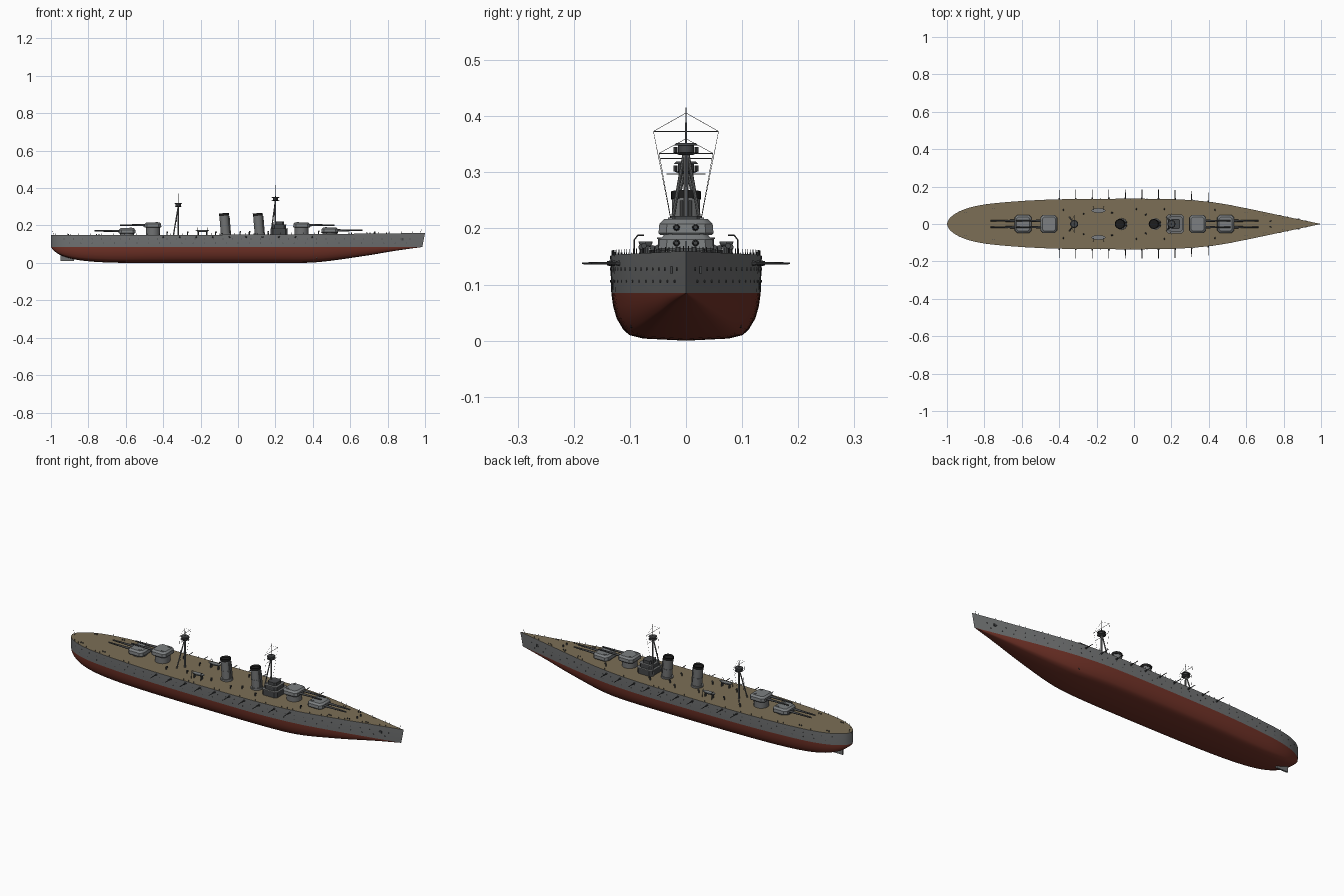
import bpy, bmesh, math
from mathutils import Vector, Matrix

if "Cube" in bpy.data.objects:
    bpy.data.objects.remove(bpy.data.objects["Cube"])


def material(name, rgb):
    m = bpy.data.materials.new(name)
    m.diffuse_color = (*rgb, 1)
    m.use_nodes = True
    m.node_tree.nodes["Principled BSDF"].inputs["Base Color"].default_value = m.diffuse_color
    return m


GREY = material("hull grey", (0.165, 0.17, 0.172))
LIGHT = material("turret grey", (0.20, 0.212, 0.218))
DARK = material("dark grey", (0.06, 0.063, 0.066))
BLACK = material("soot black", (0.012, 0.012, 0.012))
RED = material("antifouling red", (0.17, 0.033, 0.021))
TAN = material("deck tan", (0.20, 0.158, 0.093))


def finish(bm, name, *mats):
    bmesh.ops.recalc_face_normals(bm, faces=bm.faces)
    me = bpy.data.meshes.new(name)
    bm.to_mesh(me)
    bm.free()
    for m in mats:
        me.materials.append(m)
    ob = bpy.data.objects.new(name, me)
    bpy.context.collection.objects.link(ob)
    return ob


def tube(bm, a, b, r1, r2=None, n=8):
    a, b = Vector(a), Vector(b)
    d = b - a
    mat = Matrix.Translation((a + b) / 2) @ d.to_track_quat('Z', 'Y').to_matrix().to_4x4()
    bmesh.ops.create_cone(bm, cap_ends=True, segments=n, radius1=r1,
                          radius2=r1 if r2 is None else r2, depth=d.length, matrix=mat)


def box(bm, c, s):
    bmesh.ops.create_cube(bm, size=1, matrix=Matrix.Translation(c) @ Matrix.Diagonal((*s, 1)))


def prism(bm, x, hx, hy, cut, levels, flip=1):
    """Chamfered rectangle stacked through (z, scale) levels."""
    out = [(hx, hy - cut), (hx - cut, hy), (-hx + cut, hy), (-hx, hy - cut)]
    out += [(px, -py) for px, py in reversed(out)]
    rings = [[bm.verts.new((x + flip * px * s, py * s, z)) for px, py in out] for z, s in levels]
    for r0, r1 in zip(rings, rings[1:]):
        for i in range(8):
            bm.faces.new((r0[i], r0[(i + 1) % 8], r1[(i + 1) % 8], r1[i]))
    bm.faces.new(rings[0])
    bm.faces.new(rings[-1])


def curve(pts, x):
    """Smooth interpolation through (x, value) points."""
    x = min(max(x, pts[0][0]), pts[-1][0])
    i = max(k for k in range(len(pts) - 1) if pts[k][0] <= x)

    def slope(k):
        a, b = pts[max(k - 1, 0)], pts[min(k + 1, len(pts) - 1)]
        return (b[1] - a[1]) / (b[0] - a[0])
    (x0, y0), (x1, y1) = pts[i], pts[i + 1]
    h = x1 - x0
    t = (x - x0) / h
    return ((2*t**3 - 3*t**2 + 1) * y0 + (t**3 - 2*t**2 + t) * h * slope(i)
            + (3*t**2 - 2*t**3) * y1 + (t**3 - t**2) * h * slope(i + 1))


BEAM = [(-1, 0), (-.992, .022), (-.97, .045), (-.93, .069), (-.87, .09), (-.78, .107), (-.6, .123),
        (-.4, .132), (-.1, .135), (.15, .134), (.3, .128), (.45, .112), (.6, .084), (.8, .042), (1, 0)]
KEEL = [(-1, .085), (-.985, .066), (-.95, .042), (-.88, .02), (-.78, .007), (-.65, .001),
        (-.5, 0), (.3, 0), (.4, .002), (.5, .012), (.7, .041), (.85, .065), (1, .085)]
WATER = .085


def beam(x):
    return max(0, curve(BEAM, x))


def deck_z(x):
    return .148 + .012 * ((x + 1) / 2) ** 2


# Hull: lofted sections, red below the waterline, tan deck
SECTION = [(.985, 1), (.96, .72), (.915, .47), (.83, .24), (.75, .12), (.56, .045), (0, 0)]
bm = bmesh.new()
rows = []
N = 72
for i in range(N + 1):
    x = -math.cos(math.pi * i / N)
    w, k = beam(x), max(0, curve(KEEL, x))
    low = x - .015 * max(0, (x - .7) / .3)
    half = [(x, w, deck_z(x))] + [(low, w * f, k + (WATER - k) * t) for f, t in SECTION]
    ring = half + [(a, -b, c) for a, b, c in reversed(half[:-1])]
    rows.append([bm.verts.new(p) for p in ring])
for r0, r1 in zip(rows, rows[1:]):
    n = len(r0)
    for j in range(n):
        f = bm.faces.new((r0[j], r1[j], r1[(j + 1) % n], r0[(j + 1) % n]))
        f.material_index = 2 if j == n - 1 else (0 if j in (0, n - 2) else 1)
bmesh.ops.remove_doubles(bm, verts=bm.verts, dist=1e-5)
bmesh.ops.dissolve_degenerate(bm, edges=bm.edges, dist=1e-5)
finish(bm, "hull", GREY, RED, TAN)

# Rudder
bm = bmesh.new()
box(bm, (-.913, 0, .036), (.07, .008, .05))
finish(bm, "rudder", GREY)

# Portholes, anchors, torpedo ports
bm = bmesh.new()
for s in (-1, 1):
    for z, step, first, last in ((.128, .05, -.93, .93), (.106, .06, -.9, .9)):
        for i in range(int((last - first) / step) + 1):
            x = first + i * step
            y = s * beam(x) * (.985 + .015 * (z - WATER) / .065)
            tube(bm, (x, y - s * .003, z), (x, y + s * .0012, z), .0025, n=8)
    box(bm, (.88, s * (beam(.88) + .001), .126), (.012, .005, .012))
    tube(bm, (.42, s * .085, .027), (.42, s * .099, .027), .004)
finish(bm, "portholes_and_anchors", DARK)

# Casemate guns along both sides
bm = bmesh.new()
for i in range(10):
    x = -.4 + i * .0885
    for s in (-1, 1):
        b = beam(x)
        tube(bm, (x, s * (b - .01), .138), (x, s * (b + .05), .138), .0024, .0017)
        tube(bm, (x, s * (b - .008), .138), (x, s * (b + .006), .138), .006, .004, 10)
finish(bm, "casemate_guns", DARK)

# Main turrets: barbette, gunhouse, twin barrels
for name, x, z, d in (("fore_low", .49, .160, 1), ("fore_high", .34, .188, 1),
                      ("aft_high", -.455, .188, -1), ("aft_low", -.593, .157, -1)):
    bm = bmesh.new()
    tube(bm, (x, 0, .145), (x, 0, z + .002), .038, n=32)
    finish(bm, name + "_barbette", GREY)
    bm = bmesh.new()
    prism(bm, x, .045, .049, .014, [(z, .94), (z + .004, 1), (z + .02, .97), (z + .029, .78)], d)
    for s in (-1, 1):
        box(bm, (x - d * .02, s * .028, z + .029), (.012, .008, .005))
    finish(bm, name + "_gunhouse", LIGHT)
    bm = bmesh.new()
    for s in (-1, 1):
        y, h = s * .017, z + .014
        tube(bm, (x + d * .03, y, h), (x + d * .08, y, h), .0065, .0055, 12)
        tube(bm, (x + d * .08, y, h), (x + d * .175, y, h), .0052, .0036, 12)
    finish(bm, name + "_barrels", DARK)

# Bridge: stepped decks
bm = bmesh.new()
prism(bm, .22, .045, .05, .012, [(.148, 1), (.182, 1)])
prism(bm, .22, .036, .04, .010, [(.182, 1), (.204, 1)])
prism(bm, .22, .026, .028, .008, [(.204, 1), (.222, 1)])
finish(bm, "bridge", DARK)
bm = bmesh.new()
prism(bm, .22, .047, .052, .012, [(.181, 1), (.184, 1)])
prism(bm, .22, .038, .042, .010, [(.203, 1), (.206, 1)])
finish(bm, "bridge_decks", GREY)

# Funnels, raked slightly aft, with black caps
for name, x in (("fore", .114), ("aft", -.067)):
    bm = bmesh.new()
    tube(bm, (x, 0, .148), (x - .001, 0, .160), .031, n=28)
    tube(bm, (x, 0, .158), (x - .008, 0, .254), .025, n=28)
    tube(bm, (x - .004, 0, .20), (x - .0042, 0, .203), .0262, n=28)
    for s in (-1, 1):
        tube(bm, (x + .027, s * .008, .15), (x + .019, s * .008, .25), .003)
    finish(bm, name + "_funnel", GREY)
    bm = bmesh.new()
    tube(bm, (x - .0078, 0, .252), (x - .009, 0, .266), .0265, n=28)
    top = max(bm.faces, key=lambda f: f.calc_center_median().z)
    bmesh.ops.inset_region(bm, faces=[top], thickness=.003, depth=-.008)
    finish(bm, name + "_funnel_cap", BLACK)

# Tripod masts with spotting tops, yards and rigging
for name, x, top, tip, yards in (("fore", .2, .335, .416, ((.373, .058), (.325, .045))),
                                 ("aft", -.32, .302, .37, ((.334, .048), (.297, .035)))):
    bm = bmesh.new()
    tube(bm, (x, 0, .148), (x, 0, top), .005, .004, 10)
    tube(bm, (x, 0, top), (x, 0, tip), .0022, .0009)
    for s in (-1, 1):
        tube(bm, (x - .025, s * .036, .148), (x, s * .003, top), .0035, .003)
    for z, w in yards:
        tube(bm, (x, -w, z), (x, w, z), .0009, n=6)
    finish(bm, name + "_mast", GREY)
    bm = bmesh.new()
    tube(bm, (x, 0, top - .004), (x, 0, top), .012, .022, 12)
    tube(bm, (x, 0, top), (x, 0, top + .013), .014, n=12)
    tube(bm, (x, 0, top + .013), (x, 0, top + .017), .022, .018, 12)
    for s in (-1, 1):
        tube(bm, (x + .005, s * .019, top), (x + .005, s * .019, top + .010), .0035)
    finish(bm, name + "_spotting_top", DARK)
    bm = bmesh.new()
    for s in (-1, 1):
        tube(bm, (x, s * yards[0][1], yards[0][0]), (x - .01, s * .022, .19), .0004, n=4)
        tube(bm, (x, 0, tip - .01), (x, s * yards[0][1], yards[0][0]), .0004, n=4)
    finish(bm, name + "_rigging", BLACK)

# Boats on cradles with davits
bm, bd = bmesh.new(), bmesh.new()
for s in (-1, 1):
    y = s * .072
    m = Matrix.Translation((-.19, y, .177)) @ Matrix.Diagonal((.037, .0125, .012, 1))
    r = bmesh.ops.create_uvsphere(bm, u_segments=20, v_segments=12, radius=1, matrix=m)
    for v in r["verts"]:
        v.co.z = min(v.co.z, .177)
    for dx in (-.022, .022):
        box(bd, (-.19 + dx, y, .158), (.005, .014, .022))
        path = [(y + s * .02, .148), (y + s * .02, .180), (y + s * .014, .188), (y + s * .003, .188)]
        for a, b in zip(path, path[1:]):
            tube(bd, (-.19 + dx * 1.3, *a), (-.19 + dx * 1.3, *b), .0012, n=6)
finish(bm, "boats", LIGHT)
finish(bd, "boat_cradles_and_davits", DARK)

# Deck fittings: cowl vents, capstans, bollards, breakwater hatch
bm = bmesh.new()
for s in (-1, 1):
    for x, y in ((-.38, .075), (-.27, .055), (-.12, .06), (.01, .08), (.06, .05), (.16, .08), (.43, .075)):
        z = deck_z(x)
        tube(bm, (x, s * y, z - .002), (x, s * y, z + .014), .003)
        tube(bm, (x - .002, s * y, z + .014), (x + .006, s * y, z + .015), .003, .005)
    for x in (-.9, -.75, .6, .7, .8):
        y, z = s * beam(x) * .75, deck_z(x)
        for dx in (-.006, .006):
            tube(bm, (x + dx, y, z - .001), (x + dx, y, z + .006), .0022)
    tube(bm, (.73, s * .015, .15), (.73, s * .015, .167), .005, .004, 12)
finish(bm, "deck_fittings", DARK)

# Rail stanchions around the deck edge, flagstaffs
bm = bmesh.new()
for i in range(64):
    x = -.975 + i * 1.94 / 63
    for s in (-1, 1):
        y, z = s * max(beam(x) - .003, 0), deck_z(x)
        tube(bm, (x, y, z - .001), (x, y, z + .009), .0006, n=4)
tube(bm, (-.985, 0, .148), (-.992, 0, .172), .0008, n=5)
tube(bm, (.975, 0, .158), (.98, 0, .178), .0008, n=5)
finish(bm, "rail_stanchions", DARK)

# Smooth shading with sharp edges kept
for ob in bpy.data.objects:
    ob.select_set(True)
    bpy.context.view_layer.objects.active = ob
bpy.ops.object.shade_smooth_by_angle(angle=math.radians(32))
